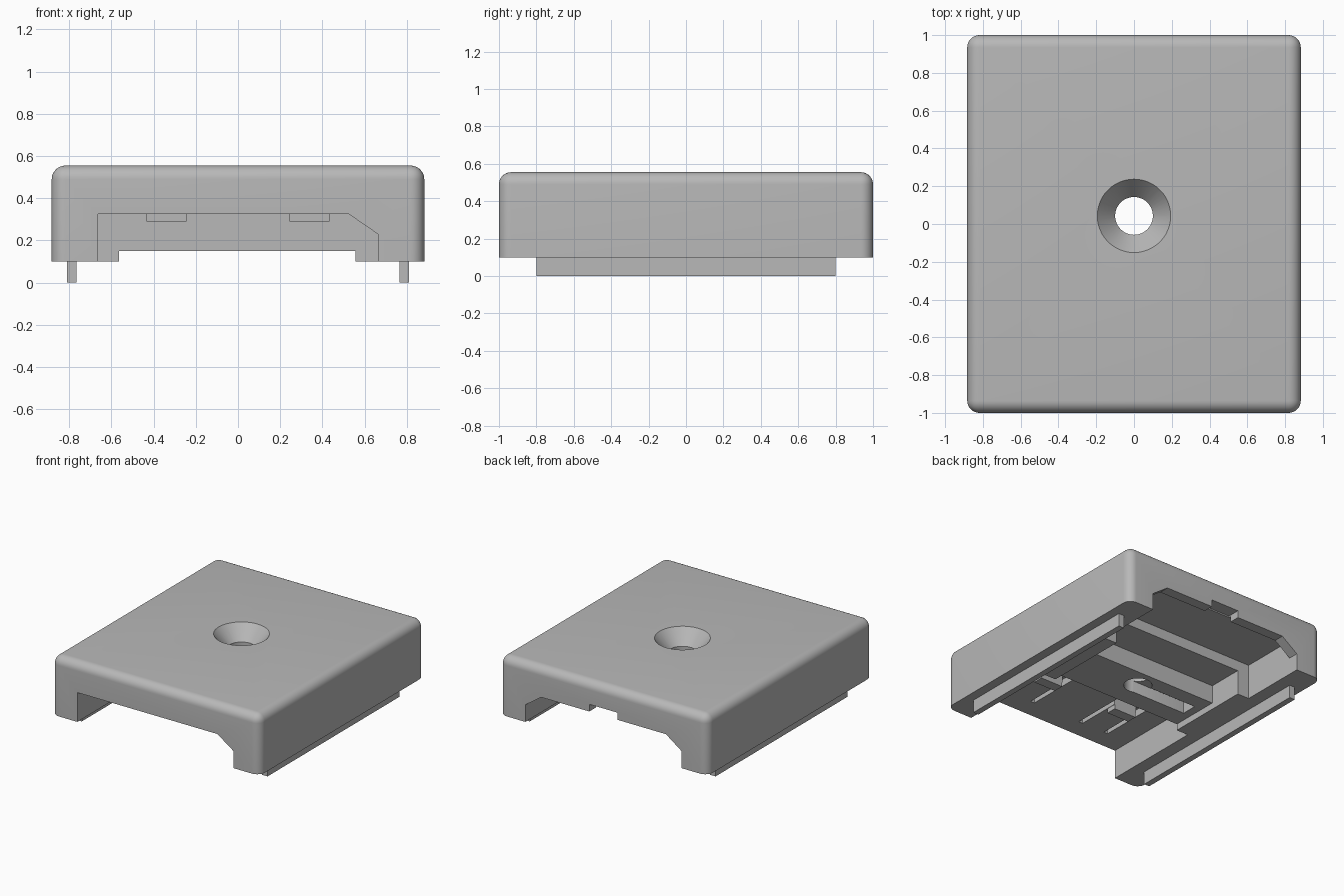
import bpy
import bmesh
import math

default = bpy.data.objects.get("Cube")
if default:
    bpy.data.objects.remove(default, do_unlink=True)

grey = bpy.data.materials.new("plain grey")
grey.use_nodes = True
COLOUR = (0.48, 0.48, 0.48, 1)
grey.diffuse_color = COLOUR
grey.node_tree.nodes["Principled BSDF"].inputs["Base Color"].default_value = COLOUR


def prism(name, outline, y0, y1):
    """Extrude an x-z outline along y."""
    bm = bmesh.new()
    face = bm.faces.new([bm.verts.new((x, y0, z)) for x, z in outline])
    extruded = bmesh.ops.extrude_face_region(bm, geom=[face])["geom"]
    moved = [v for v in extruded if isinstance(v, bmesh.types.BMVert)]
    bmesh.ops.translate(bm, verts=moved, vec=(0, y1 - y0, 0))
    bmesh.ops.recalc_face_normals(bm, faces=bm.faces)
    return finish(name, bm)


def box(name, x0, x1, y0, y1, z0, z1):
    return prism(name, [(x0, z0), (x1, z0), (x1, z1), (x0, z1)], y0, y1)


def cone(name, r_low, r_high, z0, z1, y):
    bm = bmesh.new()
    bmesh.ops.create_cone(bm, cap_ends=True, segments=48, radius1=r_low,
                          radius2=r_high, depth=z1 - z0)
    bmesh.ops.translate(bm, verts=bm.verts, vec=(0, y, (z0 + z1) / 2))
    return finish(name, bm)


def finish(name, bm):
    mesh = bpy.data.meshes.new(name)
    bm.to_mesh(mesh)
    bm.free()
    obj = bpy.data.objects.new(name, mesh)
    mesh.materials.append(grey)
    bpy.context.collection.objects.link(obj)
    return obj


def cut(target, cutter):
    """Subtract the cutter and throw it away."""
    mod = target.modifiers.new("cut", "BOOLEAN")
    mod.operation = "DIFFERENCE"
    mod.solver = "EXACT"
    mod.object = cutter
    bpy.context.view_layer.objects.active = target
    bpy.ops.object.modifier_apply(modifier=mod.name)
    bpy.data.objects.remove(cutter, do_unlink=True)


# Cover block: rounded top rim and upright corners, sharp bottom rim
W, BOTTOM, TOP = 0.883, 0.1, 0.555
body = box("cover", -W, W, -1, 1, BOTTOM, TOP)
bm = bmesh.new()
bm.from_mesh(body.data)
rounded = [e for e in bm.edges if any(v.co.z > 0.3 for v in e.verts)]
bmesh.ops.bevel(bm, geom=rounded, offset=0.065, segments=8, profile=0.5,
                affect="EDGES")
bm.to_mesh(body.data)
bm.free()

# Stepped channel underneath, running from front to back
S, CEIL, CH = 0.663, 0.325, 0.23
front = [(-S, 0), (S, 0), (S, CH), (0.525, CEIL), (-S, CEIL)]
back = [(-S, 0), (S, 0), (S, CH), (0.53, CEIL), (-0.53, CEIL), (-S, CH)]
cut(body, prism("front_bay", front, -1.1, -0.2))
cut(body, box("low_bridge", -0.563, 0.557, -0.25, 0.25, 0, 0.15))
cut(body, box("middle_bay", -0.563, 0.557, 0.19, 0.5, 0, 0.29))
cut(body, box("back_bay", -S, S, 0.47, 0.92, 0, 0.37))
cut(body, prism("back_opening", back, 0.9, 1.1))
cut(body, box("back_notch", -0.12, 0.12, 0.9, 1.1, 0.2, 0.38))

# Pocket in the bridge, then the countersunk screw hole
cut(body, box("bridge_pocket", -0.5, 0, -0.05, 0.07, 0.1, 0.24))
cut(body, cone("screw_hole", 0.1, 0.1, 0, 0.7, 0.043))
cut(body, cone("countersink", 0.1, 0.28, TOP - 0.11, TOP + 0.1, 0.043))

# Snap fingers in the front bay: two slots, an end pocket and a catch
for side, label in ((-1, "right"), (1, "left")):
    mid = side * 0.338
    for edge in (-1, 1):
        x = mid + edge * 0.115
        cut(body, box("finger_slot", x - 0.017, x + 0.017, -0.85, -0.48, 0.2, 0.38))
    cut(body, box("finger_pocket", mid - 0.132, mid + 0.132, -0.5, -0.42, 0.2, 0.38))
    box("catch_" + label, mid - 0.095, mid + 0.095, -0.58, -0.5, 0.29, 0.335)
    # Rails below the rim
    rail = side * 0.788
    box("rail_" + label, rail - 0.023, rail + 0.023, -0.8, 0.8, 0, 0.11)

bpy.ops.object.select_all(action="DESELECT")
body.select_set(True)
bpy.context.view_layer.objects.active = body
bpy.ops.object.shade_smooth_by_angle(angle=math.radians(30))
